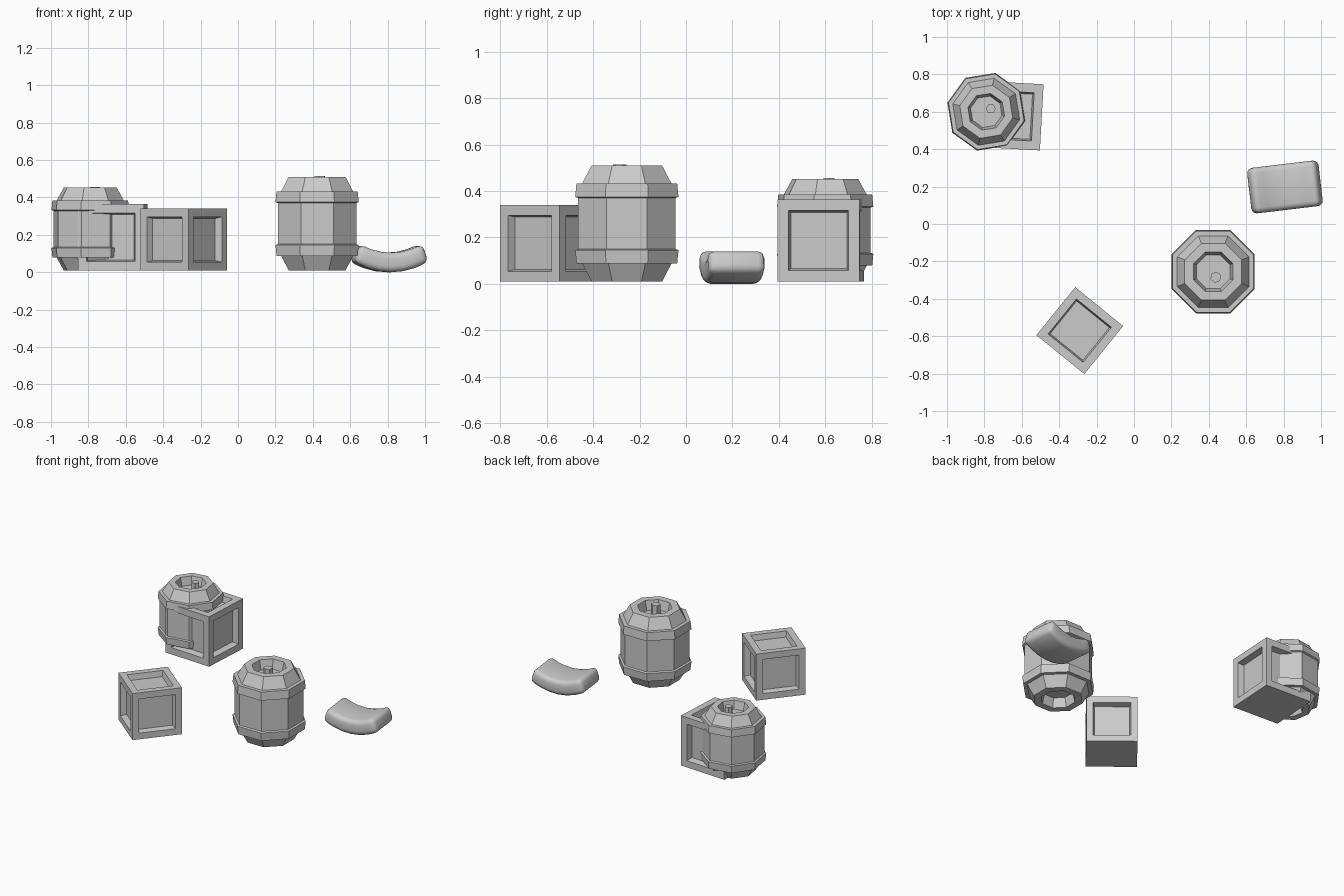
import bpy, bmesh
from math import radians, cos, sin, pi

cube = bpy.data.objects.get("Cube")
if cube:
    bpy.data.objects.remove(cube, do_unlink=True)

COLOUR = (0.6, 0.6, 0.6, 1)
grey = bpy.data.materials.new("plain_grey")
grey.use_nodes = True
grey.diffuse_color = COLOUR
next(n for n in grey.node_tree.nodes if n.type == "BSDF_PRINCIPLED").inputs["Base Color"].default_value = COLOUR


def finish(bm, name, location, turn, scale=1.0):
    bmesh.ops.recalc_face_normals(bm, faces=bm.faces)
    mesh = bpy.data.meshes.new(name)
    bm.to_mesh(mesh)
    bm.free()
    mesh.materials.append(grey)
    obj = bpy.data.objects.new(name, mesh)
    obj.location = location
    obj.rotation_euler.z = radians(turn)
    obj.scale = (scale,) * 3
    bpy.context.collection.objects.link(obj)
    return obj


def lathe(bm, profile, sides, cx=0, cy=0):
    """Stack of polygon rings from (flat-to-centre radius, height) pairs, capped at both ends."""
    rings = []
    for apothem, z in profile:
        r = apothem / cos(pi / sides)
        rings.append([bm.verts.new((cx + r * cos(2 * pi * i / sides), cy + r * sin(2 * pi * i / sides), z))
                      for i in range(sides)])
    for low, high in zip(rings, rings[1:]):
        for i in range(sides):
            j = (i + 1) % sides
            bm.faces.new((low[i], low[j], high[j], high[i]))
    bm.faces.new(rings[0][::-1])
    bm.faces.new(rings[-1])


# Barrels: the half profile is mirrored in height, with a recess in each end
HALF = [(0.21, 0.11), (0.2225, 0.115), (0.217, 0.173), (0.192, 0.173),
        (0.152, 0.25), (0.105, 0.25), (0.09, 0.185)]


def barrel(name, location, turn, scale):
    bm = bmesh.new()
    lathe(bm, [(r, -z) for r, z in reversed(HALF)] + HALF, 8)
    # bung standing in the top recess
    lathe(bm, [(0.026, 0.18), (0.026, 0.255)], 6, 0.001, -0.033)
    x, y = location
    finish(bm, name, (x, y, 0.01 + 0.25 * scale), turn, scale)


barrel("large_barrel", (0.423, -0.255), 22.5, 1.0)
barrel("small_barrel", (-0.79, 0.60), 121.7, 0.885)


# Crates: tapered recessed panels on the top and four sides, plain underside
def crate(name, location, turn, size):
    bm = bmesh.new()
    bmesh.ops.create_cube(bm, size=size)
    panels = [f for f in bm.faces if f.normal.z > -0.5]
    bmesh.ops.inset_individual(bm, faces=panels, thickness=size * 0.19)
    bmesh.ops.inset_individual(bm, faces=panels, thickness=size * 0.035, depth=-size * 0.12)
    x, y = location
    finish(bm, name, (x, y, 0.01 + size / 2), turn, size and 1.0)


crate("front_crate", (-0.29, -0.57), -39, 0.33)
crate("back_crate", (-0.67, 0.58), -3.2, 0.354)

# Sack: a rounded block that sags in the middle
bm = bmesh.new()
bmesh.ops.create_cube(bm, size=1)
for v in bm.verts:
    v.co.x *= 0.37
    v.co.y *= 0.245
    v.co.z *= 0.105
for cut in (-0.12, -0.06, 0, 0.06, 0.12):
    bmesh.ops.bisect_plane(bm, geom=bm.verts[:] + bm.edges[:] + bm.faces[:],
                           plane_co=(cut, 0, 0), plane_no=(1, 0, 0))
for v in bm.verts:
    t = v.co.x / 0.185
    v.co.x -= t * v.co.z * 0.3
    v.co.z = v.co.z * (1 - 0.1 * t * t) + 0.05 * t * t + 0.0525
sack = finish(bm, "sack", (0.807, 0.198, 0), 6.8)
bevel = sack.modifiers.new("rounding", "BEVEL")
bevel.width = 0.03
bevel.segments = 3
bevel.limit_method = "ANGLE"
bevel.angle_limit = radians(40)
for p in sack.data.polygons:
    p.use_smooth = True
